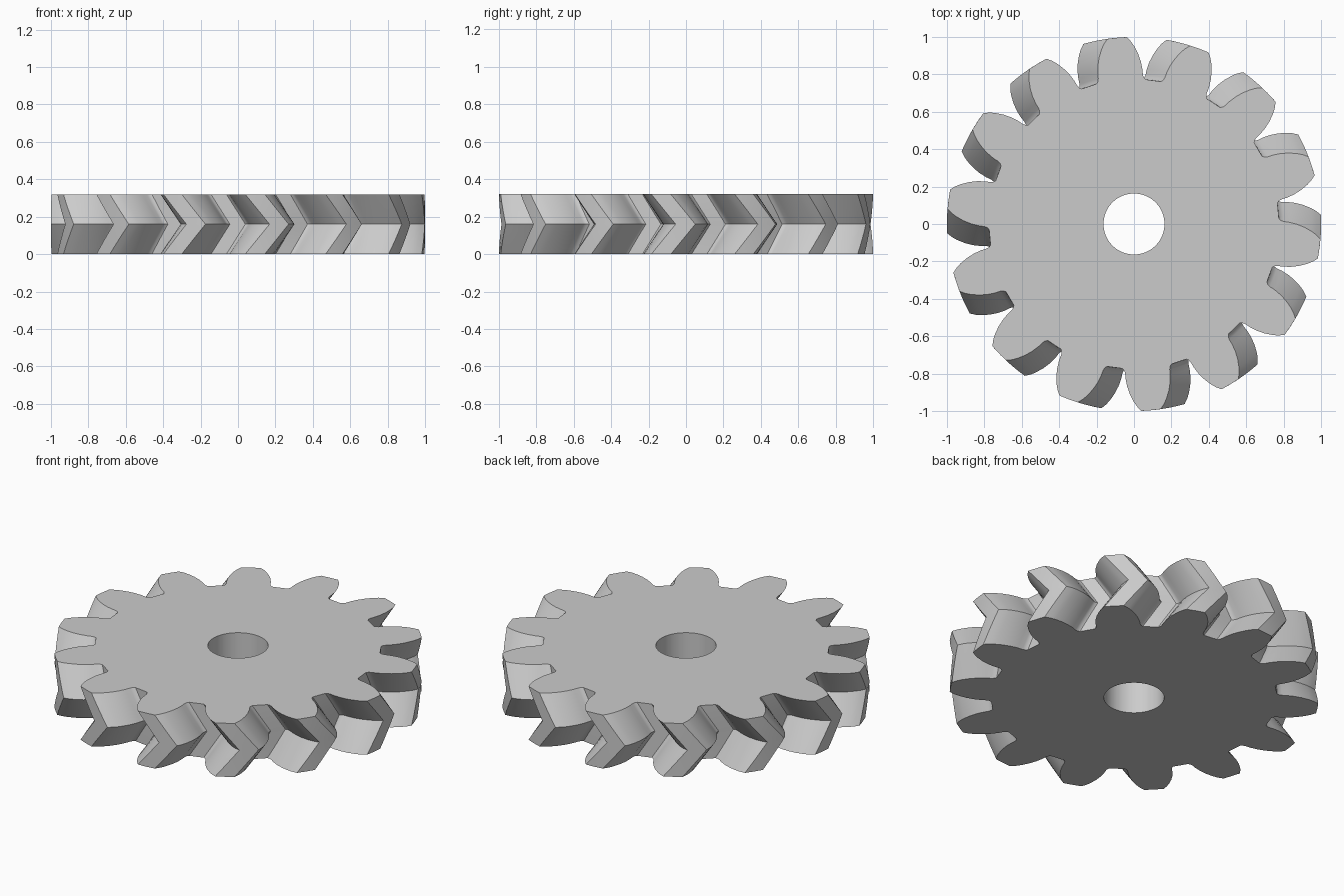
import bpy, bmesh
from math import sin, cos, radians

cube = bpy.data.objects.get("Cube")
if cube:
    bpy.data.objects.remove(cube, do_unlink=True)

TEETH = 14
HEIGHT = 0.32
BORE = 0.163
TWIST = 7.5        # degrees the middle leads the two flat faces
PHASE = 95.2       # degrees, centre of the first tooth on the flat faces
SLICES = 8

# Half tooth outline: (radius, degrees from the tooth centre), tip to root
flank = [(1.0, 0), (1.0, 3.0), (0.975, 4.3), (0.95, 5.3), (0.91, 6.6), (0.87, 7.6),
         (0.83, 8.3), (0.80, 8.6), (0.785, 9.0), (0.775, 9.8)]
tooth = [(r, -a) for r, a in reversed(flank)] + flank[1:]
outline = [(r, PHASE + i * 360 / TEETH + a) for i in range(TEETH) for r, a in tooth]

steel = bpy.data.materials.new("plain_grey")
steel.use_nodes = True
grey = (0.6, 0.6, 0.6, 1)
steel.diffuse_color = grey
steel.node_tree.nodes["Principled BSDF"].inputs["Base Color"].default_value = grey

bm = bmesh.new()


def ring(points, z, turn=0):
    return [bm.verts.new((r * cos(radians(a + turn)), r * sin(radians(a + turn)), z))
            for r, a in points]


def bridge(a, b):
    n = len(a)
    for i in range(n):
        j = (i + 1) % n
        bm.faces.new((a[i], a[j], b[j], b[i]))


# Herringbone teeth: twist up to the middle, then back again
rings = []
for s in range(SLICES + 1):
    t = s / SLICES
    rings.append(ring(outline, HEIGHT * t, TWIST * (1 - abs(2 * t - 1))))
for low, high in zip(rings, rings[1:]):
    bridge(low, high)

# Flat faces and round bore
bore = [(BORE, a) for _, a in outline]
bore_low, bore_high = ring(bore, 0), ring(bore, HEIGHT)
bridge(rings[-1], bore_high)
bridge(bore_high, bore_low)
bridge(bore_low, rings[0])
bmesh.ops.recalc_face_normals(bm, faces=bm.faces)

mesh = bpy.data.meshes.new("herringbone_gear")
bm.to_mesh(mesh)
bm.free()
mesh.materials.append(steel)
gear = bpy.data.objects.new("herringbone_gear", mesh)
bpy.context.collection.objects.link(gear)
bpy.context.view_layer.objects.active = gear
gear.select_set(True)
bpy.ops.object.shade_smooth_by_angle(angle=radians(30))
